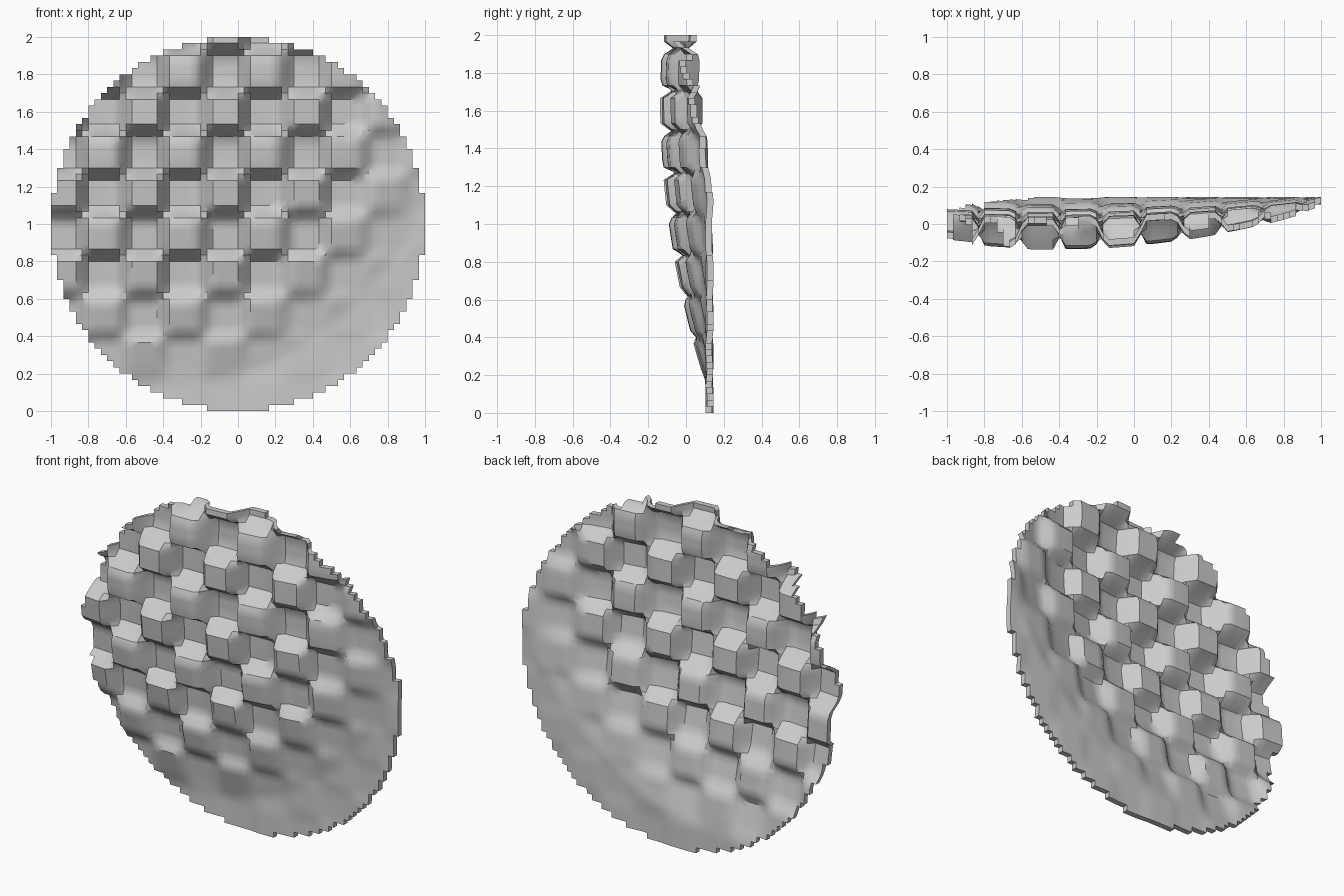
import bpy, bmesh, math

if "Cube" in bpy.data.objects:
    bpy.data.objects.remove(bpy.data.objects["Cube"])

N = 60                       # grid cells across the disc
STEP = 2.0 / N
THICK = 0.034
CELL_X, CELL_Z = 0.2166, 0.2178   # checker block size


def clamp(v, lo=-1.0, hi=1.0):
    return max(lo, min(hi, v))


def wave(v, origin, size):
    """Square-ish wave with narrow sloped walls."""
    return clamp(2.3 * math.sin(math.pi * (v - origin) / size))


def front_y(x, z):
    """Checker relief on an off-centre dome that fades to a flat rim."""
    d2 = (x + 0.42) ** 2 + (z - 1.65) ** 2
    dome = max(0.0, 1 - d2 / 2.27)
    check = -wave(x, 0.037, CELL_X) * wave(z, 1.489, CELL_Z)
    return 0.107 - dome * 0.175 - max(dome, 0.05) * 0.069 * check


bm = bmesh.new()
verts = {}


def vert(i, k):
    if (i, k) not in verts:
        x, z = -1 + i * STEP, k * STEP
        verts[i, k] = bm.verts.new((x, front_y(x, z), z))
    return verts[i, k]


# Front sheet: square grid faces inside the circle
for i in range(N):
    for k in range(N):
        cx, cz = -1 + (i + 0.5) * STEP, (k + 0.5) * STEP - 1
        if math.hypot(cx, cz) <= 1.0:
            bm.faces.new([vert(i, k), vert(i + 1, k),
                          vert(i + 1, k + 1), vert(i, k + 1)])

# Back sheet and stepped rim
front = list(bm.faces)
copy = bmesh.ops.extrude_face_region(bm, geom=front, use_keep_orig=True)
for g in copy["geom"]:
    if isinstance(g, bmesh.types.BMVert):
        g.co.y += THICK
bmesh.ops.recalc_face_normals(bm, faces=bm.faces)

mesh = bpy.data.meshes.new("relief_disc")
bm.to_mesh(mesh)
bm.free()
disc = bpy.data.objects.new("relief_disc", mesh)
bpy.context.collection.objects.link(disc)
bpy.context.view_layer.objects.active = disc
disc.select_set(True)
bpy.ops.object.shade_smooth_by_angle(angle=math.radians(35))
